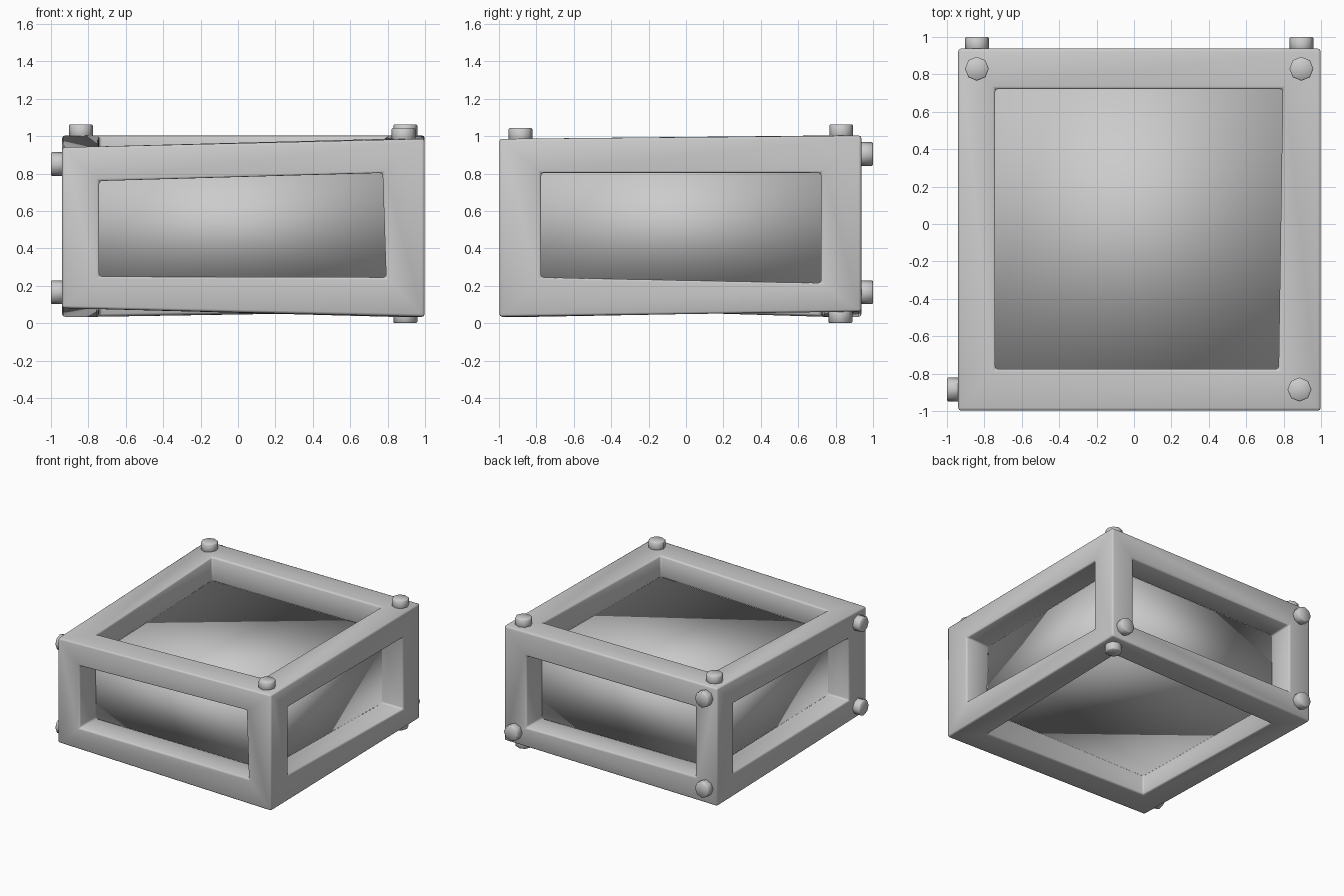
import bpy, bmesh
from mathutils import Vector

if "Cube" in bpy.data.objects:
    bpy.data.objects.remove(bpy.data.objects["Cube"])

SIDES = [-1, 1]

# Slightly uneven corners: (x side, y side) -> (bottom, top)
OUT_Z = {(-1, -1): (.08, .94), (1, -1): (.034, .985), (1, 1): (.062, 1.003), (-1, 1): (.034, 1.003)}
IN_Z = {(-1, -1): (.25, .76), (1, -1): (.245, .803), (1, 1): (.215, .803), (-1, 1): (.225, .80)}
IN_X = {(-1, -1): (-.742, -.742), (1, -1): (.792, .773), (1, 1): (.795, .795), (-1, 1): (-.742, -.742)}
OUT_X, OUT_Y = {-1: -.94, 1: .998}, {-1: -.998, 1: .938}
IN_Y = {-1: -.775, 1: .722}


def outer(k):
    return Vector((OUT_X[k[0]], OUT_Y[k[1]], OUT_Z[k[:2]][k[2] > 0]))


def inner(k):
    return Vector((IN_X[k[:2]][k[2] > 0], IN_Y[k[1]], IN_Z[k[:2]][k[2] > 0]))


def finish(name, bm):
    bmesh.ops.recalc_face_normals(bm, faces=bm.faces)
    for f in bm.faces:
        f.smooth = True
    me = bpy.data.meshes.new(name)
    bm.to_mesh(me)
    bm.free()
    ob = bpy.data.objects.new(name, me)
    bpy.context.collection.objects.link(ob)
    return ob


# Frame: every side is a ring of four faces plus the walls of its opening
bm = bmesh.new()
keys = [(x, y, z) for x in SIDES for y in SIDES for z in SIDES]
vo = {k: bm.verts.new(outer(k)) for k in keys}
vi = {k: bm.verts.new(inner(k)) for k in keys}
for axis in range(3):
    a, b = [i for i in range(3) if i != axis]
    for side in SIDES:
        loop = []
        for s, t in [(-1, -1), (1, -1), (1, 1), (-1, 1)]:
            k = [0, 0, 0]
            k[axis], k[a], k[b] = side, s, t
            k = tuple(k)
            p = inner(k)
            p[axis] = outer(k)[axis]
            loop.append((vo[k], bm.verts.new(p), vi[k]))
        for i in range(4):
            (o1, m1, i1), (o2, m2, i2) = loop[i], loop[(i + 1) % 4]
            bm.faces.new((o1, o2, m2, m1))
            bm.faces.new((m1, m2, i2, i1))
bmesh.ops.recalc_face_normals(bm, faces=bm.faces)
frame = finish("crate_frame", bm)

# Softly rounded bar edges
bev = frame.modifiers.new("soft_edges", 'BEVEL')
bev.width, bev.segments = .015, 2
bev.limit_method = 'ANGLE'

# Core: softly shaded box filling the space behind the openings
bm = bmesh.new()
bmesh.ops.create_cube(bm, size=2)
for v in bm.verts:
    k = tuple(1 if c > 0 else -1 for c in v.co)
    v.co = inner(k) + Vector(k) * .004
finish("inner_core", bm)


# Studs: eight-sided bolts standing out of the frame corners
def stud(name, pos, normal):
    bm = bmesh.new()
    bmesh.ops.create_cone(bm, cap_ends=True, segments=8, radius1=.064, radius2=.064, depth=.1)
    top = [e for e in bm.edges if all(v.co.z > 0 for v in e.verts)]
    bmesh.ops.bevel(bm, geom=top, offset=.006, segments=1, affect='EDGES')
    ob = finish(name, bm)
    n = Vector(normal)
    ob.rotation_euler = n.to_track_quat('Z', 'Y').to_euler()
    ob.location = Vector(pos) - n * .05


studs = {
    "top": ((0, 0, 1), [(-.84, .83, 1.063), (.895, .83, 1.063), (.885, -.885, 1.043)]),
    "back": ((0, 1, 0), [(-.84, 1, .905), (-.84, 1, .165), (.895, 1, .165)]),
    "left": ((-1, 0, 0), [(-1, -.885, .85), (-1, -.885, .165)]),
    "bottom": ((0, 0, -1), [(.895, .825, 0)]),
}
for side, (normal, spots) in studs.items():
    for i, p in enumerate(spots):
        stud(f"{side}_stud_{i + 1}", p, normal)
